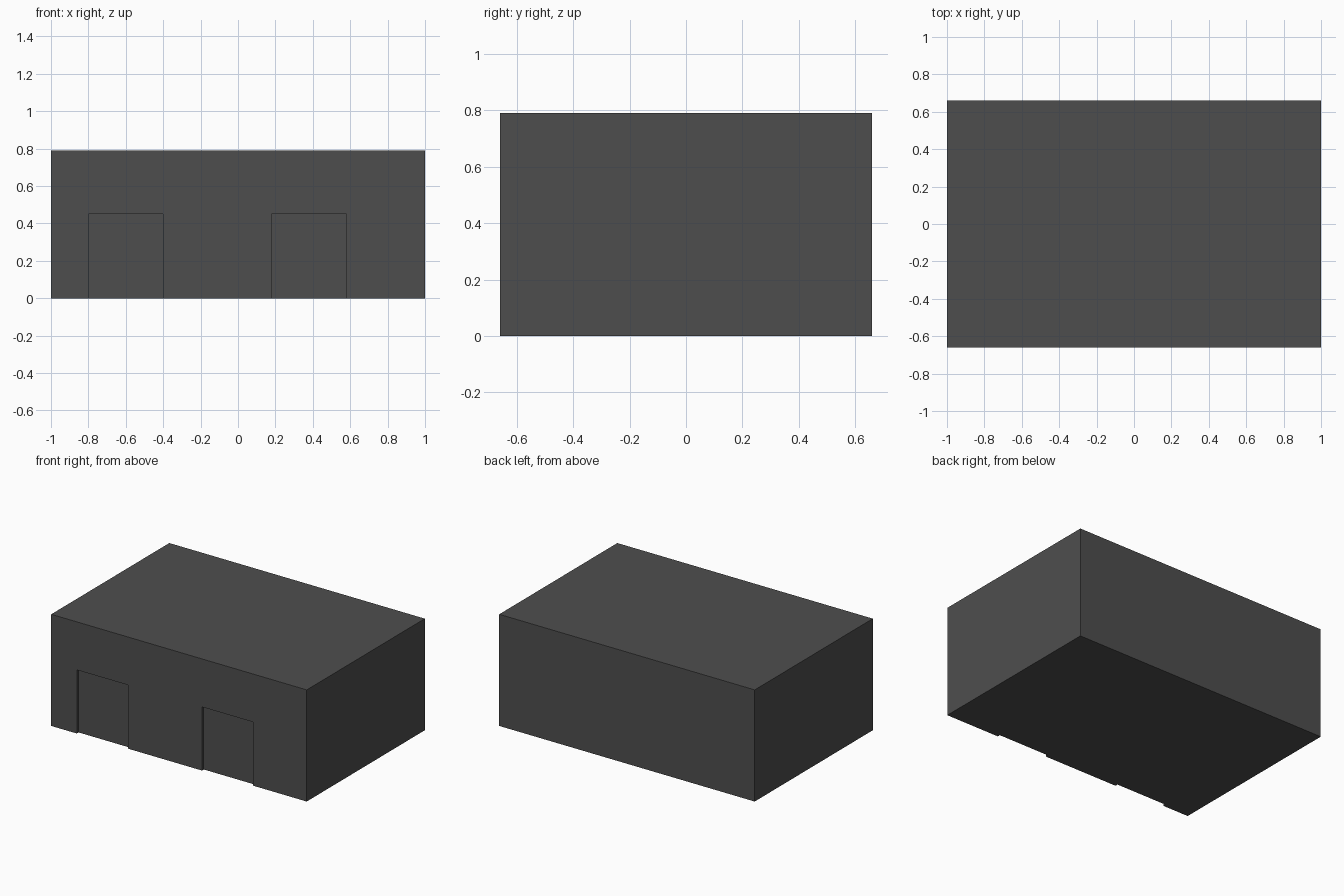
import bpy

if "Cube" in bpy.data.objects:
    bpy.data.objects.remove(bpy.data.objects["Cube"])

WIDTH, DEPTH, HEIGHT = 2.0, 1.32, 0.79
DOOR_W, DOOR_H, RECESS = 0.40, 0.45, 0.02

grey = bpy.data.materials.new("dark_grey")
grey.diffuse_color = (0.076, 0.076, 0.076, 1)
grey.use_nodes = True
grey.node_tree.nodes["Principled BSDF"].inputs["Base Color"].default_value = grey.diffuse_color


def box(name, lo, hi):
    centre = [(a + b) / 2 for a, b in zip(lo, hi)]
    bpy.ops.mesh.primitive_cube_add(size=1, location=centre)
    ob = bpy.context.object
    ob.name = name
    ob.scale = [b - a for a, b in zip(lo, hi)]
    bpy.ops.object.transform_apply(location=True, rotation=False, scale=True)
    ob.data.materials.append(grey)
    return ob


# main block
front = -DEPTH / 2
building = box("building", (-WIDTH / 2, front, 0), (WIDTH / 2, -front, HEIGHT))

# two shallow doorways cut into the front wall
for i, left in enumerate((-0.80, 0.18)):
    cutter = box(f"doorway_cutter_{i + 1}",
                 (left, front - 0.1, -0.1),
                 (left + DOOR_W, front + RECESS, DOOR_H))
    cutter.hide_render = True
    cutter.display_type = 'WIRE'
    cut = building.modifiers.new(f"doorway_{i + 1}", 'BOOLEAN')
    cut.operation = 'DIFFERENCE'
    cut.solver = 'EXACT'
    cut.object = cutter
